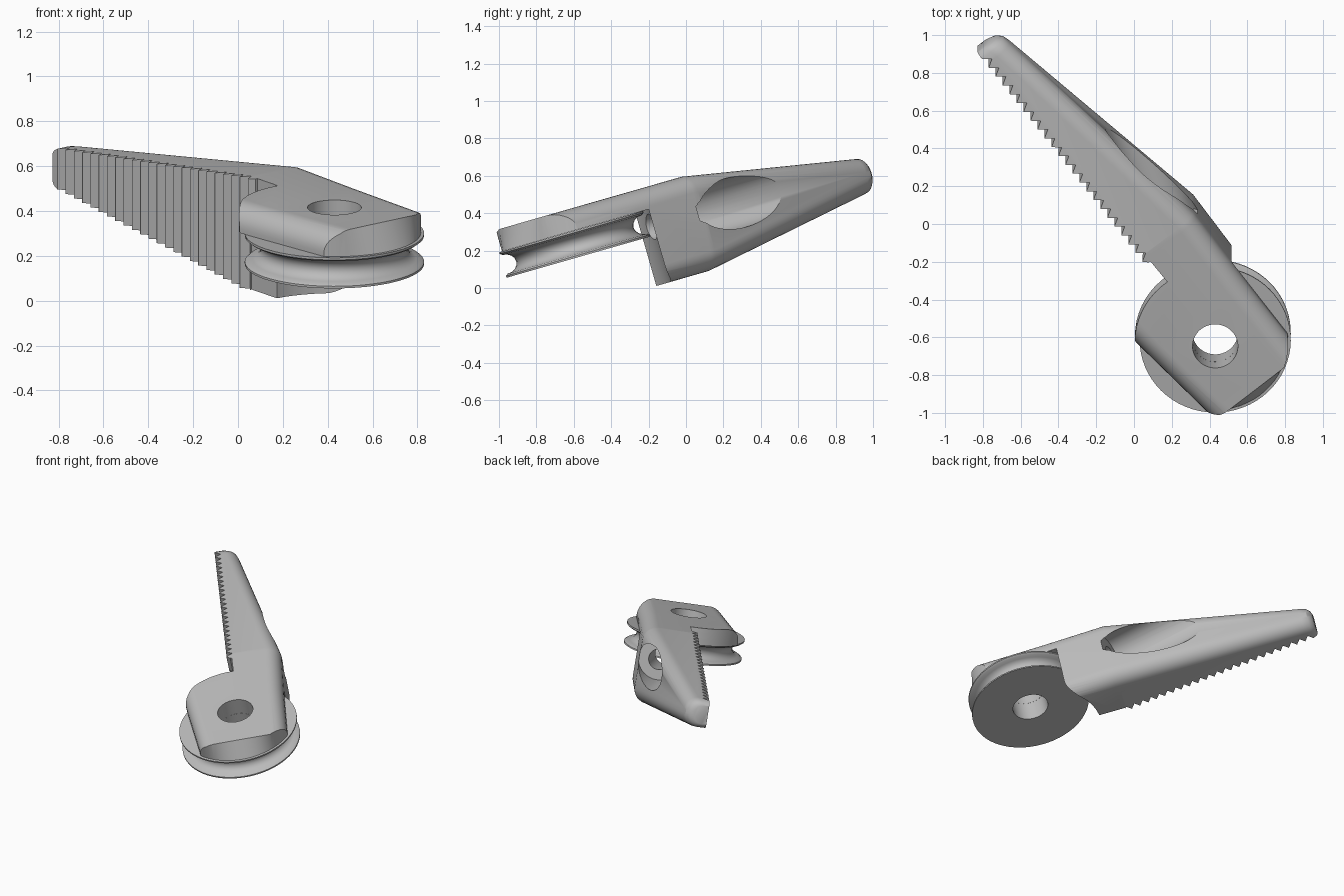
import bpy, bmesh
from math import sin, cos, pi, radians
from mathutils import Matrix, Vector

if "Cube" in bpy.data.objects:
    bpy.data.objects.remove(bpy.data.objects["Cube"])

GREY = (0.5, 0.5, 0.5, 1)
mat = bpy.data.materials.new("plain grey")
mat.use_nodes = True
mat.diffuse_color = GREY
mat.node_tree.nodes["Principled BSDF"].inputs["Base Color"].default_value = GREY

# Parts are built with the pulley axis on z and the jaw along y, then tilted
PLACE = (Matrix.Rotation(radians(16), 4, 'X') @ Matrix.Translation((0.43, -0.507, 0))
         @ Matrix.Rotation(radians(38.5), 4, 'Z'))
MID = 0.316       # mid height of the jaw
TOP = 0.578       # top of the plate
SEAT = 0.46       # underside of the plate
EDGE = -0.012     # tooth tips
BLOCK = 0.022     # flat side ahead of the teeth


def finish(bm, name):
    bmesh.ops.recalc_face_normals(bm, faces=bm.faces)
    me = bpy.data.meshes.new(name)
    bm.to_mesh(me)
    bm.free()
    ob = bpy.data.objects.new(name, me)
    bpy.context.collection.objects.link(ob)
    me.materials.append(mat)
    return ob


def loft(rings, name, closed=False):
    """Skin a list of equal-length point rings, capping the ends."""
    bm = bmesh.new()
    vs = [[bm.verts.new(p) for p in ring] for ring in rings]
    n = len(vs[0])
    pairs = list(zip(vs, vs[1:] + vs[:1])) if closed else list(zip(vs, vs[1:]))
    for a, b in pairs:
        for i in range(n):
            j = (i + 1) % n
            bm.faces.new((a[i], a[j], b[j], b[i]))
    if not closed:
        bm.faces.new(vs[0][::-1])
        bm.faces.new(vs[-1])
    return finish(bm, name)


def prism(points, z0, z1, name):
    return loft([[(x, y, z) for x, y in points] for z in (z0, z1)], name)


def arc(r, a0, a1, n=48):
    steps = [a0 + (a1 - a0) * i / n for i in range(n + 1)]
    return [(r * cos(a), r * sin(a)) for a in steps]


def circle(r, n=64):
    return arc(r, 0, 2 * pi, n)[:-1]


def section(y, left, right, z0, z1, radii, n=8):
    """Rectangle across the jaw; radii round bottom right, top right, top left."""
    pts = [(left, y, z0)]
    corners = ((right, z0, -1, 1), (right, z1, -1, -1), (left, z1, 1, -1))
    for k, ((x, z, sx, sz), r) in enumerate(zip(corners, radii)):
        cx, cz = x + sx * r, z + sz * r
        for i in range(n + 1):
            a = -pi / 2 + k * pi / 2 + i * pi / 2 / n
            pts.append((cx + r * cos(a), y, cz + r * sin(a)))
    return pts


def boolean(ob, cutter, operation='DIFFERENCE'):
    mod = ob.modifiers.new("cut", 'BOOLEAN')
    mod.operation, mod.object, mod.solver = operation, cutter, 'EXACT'
    bpy.context.view_layer.objects.active = ob
    bpy.ops.object.modifier_apply(modifier=mod.name)
    bpy.data.objects.remove(cutter)


def rod(start, end, r, name):
    """Straight cylinder between two points."""
    start, end = Vector(start), Vector(end)
    turn = (end - start).to_track_quat('Z', 'Y')
    return loft([[c + turn @ Vector((x, y, 0)) for x, y in circle(r, 48)]
                 for c in (start, end)], name)


# Jaw: wide rounded plate at the front, then a tapering bar with a flat left side
HALF = TOP - MID
rings = []
for y, left, right, half, r, r_left in (
        (-0.5, -0.25, 0.315, HALF, 0.1, 0.1), (0.2, -0.325, 0.333, HALF, 0.1, 0.1),
        (0.6, -0.36, 0.35, HALF, 0.1, 0.1), (0.601, EDGE, 0.35, HALF, 0.1, 0.0005),
        (0.628, EDGE, 0.351, HALF, 0.1, 0.0005), (1.93, EDGE, 0.145, 0.1, 0.085, 0.0005),
        (1.97, EDGE, 0.135, 0.094, 0.085, 0.0005), (1.995, EDGE, 0.11, 0.08, 0.075, 0.0005),
        (2.005, EDGE, 0.08, 0.064, 0.06, 0.0005)):
    rings.append(section(y, left, right, MID - half, MID + half, (r, r, r_left)))
jaw = loft(rings, "jaw")

# Space for the pulley below the plate, with a curved wall behind it
clearance = [(-1, -1), (-1, 0.62), (BLOCK, 0.62)]
clearance += arc(0.44, pi / 2 - BLOCK / 0.44, 0) + [(1, 0), (1, -1)]
boolean(jaw, prism(clearance, -0.2, SEAT, "clearance_cutter"))

# Round outline of the plate, its front face leaning back to a straighter top edge
outline = []
for x, y in arc(1, pi / 2 - 0.05, 2 * pi):
    r = 0.385 + 0.05 * max(0, y) ** 0.5
    outline.append((r * x, r * y))
outline += [(0.5, 0.1), (0.5, 2.2), (-0.1, 2.2), (-0.1, 0.58), (BLOCK, 0.58)]
trim = []
for z, front in ((-0.2, -0.4), (SEAT, -0.4), (TOP, -0.32), (0.9, -0.32)):
    trim.append([(x, max(y, front + 0.0001 * x), z) for x, y in outline])
boolean(jaw, loft(trim, "plate_trim"), 'INTERSECT')
boolean(jaw, prism(circle(0.12), 0.2, 0.8, "bore_cutter"))

# Teeth: one saw-shaped cutter along the flat side
PITCH, DEPTH, START = 0.0594, 0.043, 0.604
saw = [(-0.6, 0.57), (BLOCK, 0.57), (EDGE - 0.001, START)]
for i in range(23):
    y = START + i * PITCH
    saw += [(EDGE - 0.001 + DEPTH, y + 0.026), (EDGE - 0.001, y + PITCH)]
saw.append((-0.6, saw[-1][1]))
boolean(jaw, prism(saw, -0.2, 0.9, "saw_cutter"))

# Slanted screw pocket with a smaller hole through to the pulley
axis = Vector((0.283, 1, 0)).normalized()
pocket = Vector((0.22, 0.625, 0.365))
boolean(jaw, rod(pocket, pocket + axis * 1.2, 0.14, "pocket_cutter"))
boolean(jaw, rod(pocket - axis * 0.4, pocket + axis * 0.1, 0.07, "screw_cutter"))

# Pulley: lathed ring with a rounded groove
profile = [(0.12, 0.317), (0.4, 0.317), (0.4, 0.327)]
for i in range(9):
    a = pi * i / 8
    profile.append((0.388 - 0.062 * sin(a), 0.388 - 0.052 * cos(a)))
profile += [(0.4, 0.449), (0.4, 0.459), (0.12, 0.459)]
pulley = loft([[(r * c, r * s, z) for r, z in profile] for c, s in circle(1)],
              "pulley", closed=True)

# Tilt into place and shade
for ob in (jaw, pulley):
    ob.matrix_world = PLACE
    bpy.ops.object.select_all(action='DESELECT')
    ob.select_set(True)
    bpy.context.view_layer.objects.active = ob
    bpy.ops.object.shade_smooth_by_angle(angle=radians(30))
